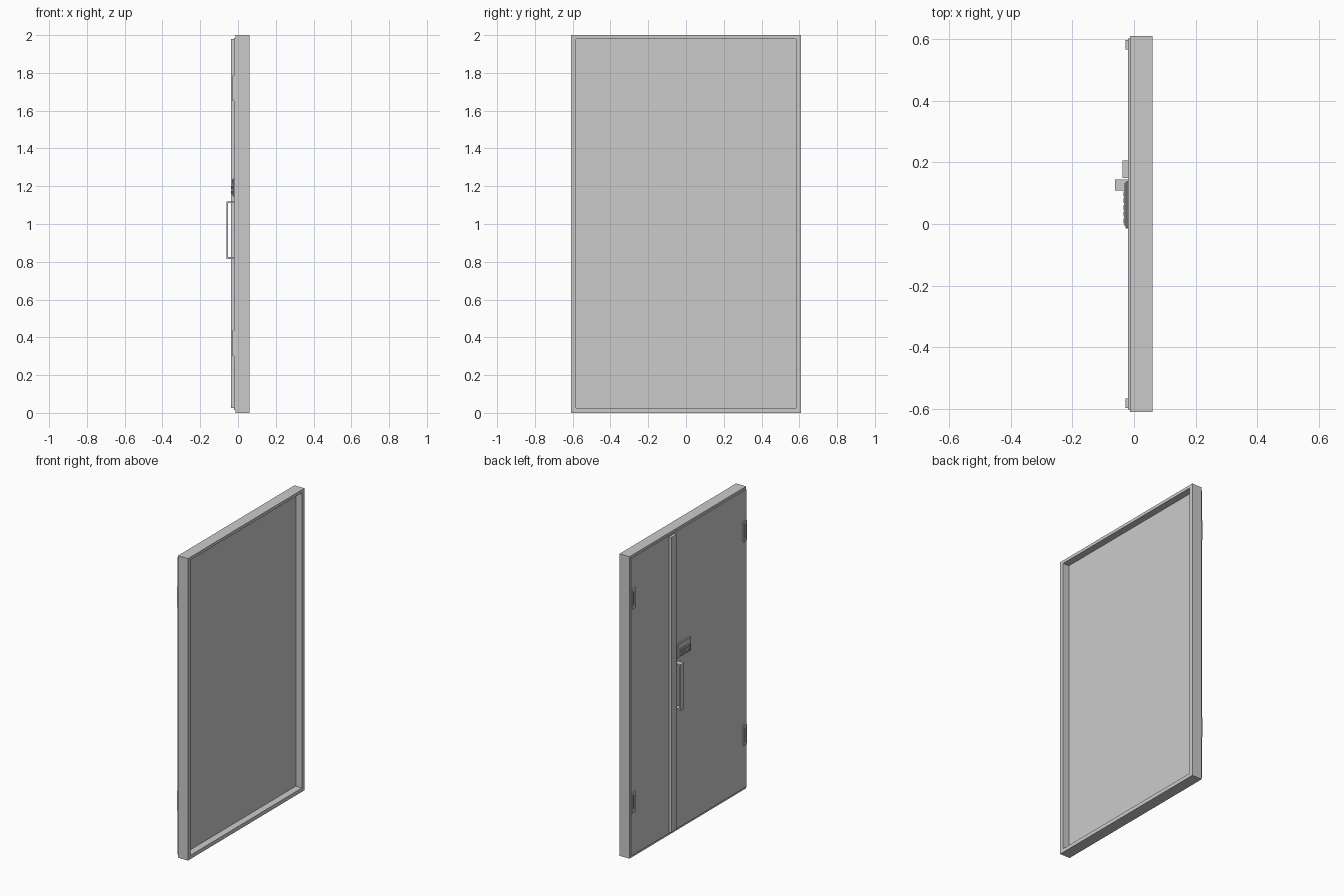
import bpy, bmesh

if "Cube" in bpy.data.objects:
    bpy.data.objects.remove(bpy.data.objects["Cube"])


def box(name, x, y, z):
    """Box from (min, max) ranges."""
    bm = bmesh.new()
    bmesh.ops.create_cube(bm, size=1)
    for v in bm.verts:
        v.co = [r[0] if c < 0 else r[1] for r, c in zip((x, y, z), v.co)]
    return finish(name, bm)


def finish(name, bm):
    bmesh.ops.recalc_face_normals(bm, faces=bm.faces)
    me = bpy.data.meshes.new(name)
    bm.to_mesh(me)
    bm.free()
    ob = bpy.data.objects.new(name, me)
    bpy.context.collection.objects.link(ob)
    return ob


def ring(name, x, outer, inner):
    """Rectangular frame facing x; outer and inner are (y0, y1, z0, z1)."""
    bm = bmesh.new()
    loops = []
    for px, (y0, y1, z0, z1) in ((x[0], outer), (x[1], outer), (x[1], inner), (x[0], inner)):
        loops.append([bm.verts.new((px, a, b)) for a, b in ((y0, z0), (y1, z0), (y1, z1), (y0, z1))])
    for i in range(4):
        a, b = loops[i], loops[(i + 1) % 4]
        for k in range(4):
            j = (k + 1) % 4
            bm.faces.new((a[k], a[j], b[j], b[k]))
    return finish(name, bm)


def extrude_y(name, pts, y):
    """Side outline in x, z extruded along y."""
    bm = bmesh.new()
    face = bm.faces.new([bm.verts.new((px, y[0], pz)) for px, pz in pts])
    new = bmesh.ops.extrude_face_region(bm, geom=[face])["geom"]
    for v in new:
        if isinstance(v, bmesh.types.BMVert):
            v.co.y = y[1]
    return finish(name, bm)


# Door frame and the single inner panel seen from the recessed side
ring("door_frame", (-0.013, 0.06), (-0.61, 0.61, 0, 2), (-0.583, 0.583, 0.025, 1.98))
box("inner_panel", (-0.012, 0.015), (-0.584, 0.584), (0.024, 1.981))

# Two outer leaves and the strip covering their joint
box("large_leaf", (-0.02, -0.012), (-0.603, 0.15), (0.015, 1.985))
box("small_leaf", (-0.019, -0.012), (0.15, 0.603), (0.015, 1.985))
box("cover_strip", (-0.037, -0.018), (0.15, 0.207), (0.025, 1.98))

# Hinges: base with raised rim around a recessed centre
for side, label in ((1, "small_leaf"), (-1, "large_leaf")):
    for z, level in ((0.30, "lower"), (1.65, "upper")):
        y0, y1 = sorted((side * 0.566, side * 0.598))
        box(f"{label}_{level}_hinge_base", (-0.021, -0.015), (y0 + .001, y1 - .001), (z + .001, z + 0.134))
        ring(f"{label}_{level}_hinge_rim", (-0.028, -0.017), (y0, y1, z, z + 0.135),
             (y0 + 0.007, y1 - 0.007, z + 0.022, z + 0.113))

# Pull handle, a square bracket shape
extrude_y("pull_handle",
          [(-0.019, 0.815), (-0.062, 0.815), (-0.062, 1.12), (-0.019, 1.12),
           (-0.019, 1.11), (-0.053, 1.11), (-0.053, 0.825), (-0.019, 0.825)], (0.108, 0.144))

# Lock with chamfered outline and keypad buttons
lock = box("lock_body", (-0.028, -0.019), (-0.015, 0.14), (1.145, 1.242))
bev = lock.modifiers.new("chamfer", 'BEVEL')
bev.width = 0.004
bev.segments = 1
box("lock_cover", (-0.032, -0.027), (-0.005, 0.132), (1.215, 1.235))
for row in range(2):
    for col in range(5):
        y, z = 0.002 + col * 0.022, 1.158 + row * 0.026
        box(f"keypad_button_{row}_{col}", (-0.034, -0.027), (y, y + 0.016), (z, z + 0.018))
